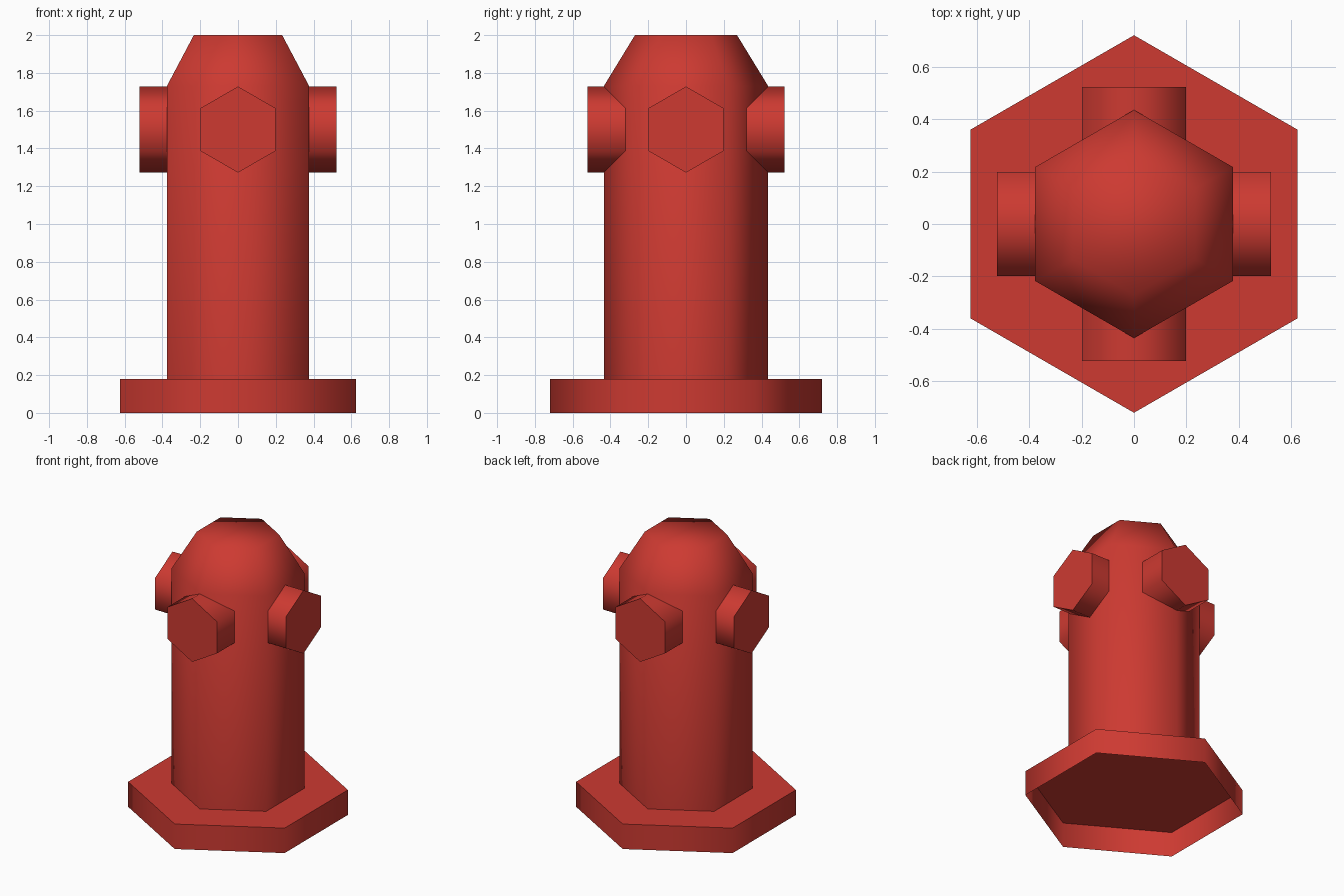
import bpy, bmesh, math
from mathutils import Matrix

if "Cube" in bpy.data.objects:
    bpy.data.objects.remove(bpy.data.objects["Cube"])

red = bpy.data.materials.new("hydrant red")
red.diffuse_color = (0.61, 0.042, 0.031, 1)
red.use_nodes = True
red.node_tree.nodes["Principled BSDF"].inputs["Base Color"].default_value = red.diffuse_color


def hex_prism(name, profile, matrix=Matrix(), bottom=True):
    """Six-sided solid from (radius, height) rings, corners on the y axis."""
    bm = bmesh.new()
    rings = []
    for r, z in profile:
        angles = [math.radians(90 + 60 * i) for i in range(6)]
        rings.append([bm.verts.new((r * math.cos(a), r * math.sin(a), z)) for a in angles])
    for low, high in zip(rings, rings[1:]):
        for i in range(6):
            j = (i + 1) % 6
            bm.faces.new((low[i], low[j], high[j], high[i]))
    bm.faces.new(rings[-1])
    if bottom:
        bm.faces.new(rings[0][::-1])
    bm.transform(matrix)
    mesh = bpy.data.meshes.new(name)
    bm.to_mesh(mesh)
    bm.free()
    mesh.materials.append(red)
    obj = bpy.data.objects.new(name, mesh)
    bpy.context.collection.objects.link(obj)
    # Smooth the 60 degree corners, keep the right-angled rims sharp
    bpy.ops.object.select_all(action='DESELECT')
    obj.select_set(True)
    bpy.context.view_layer.objects.active = obj
    bpy.ops.object.shade_smooth_by_angle(angle=math.radians(70))
    return obj


# Foot flange, open underneath
hex_prism("base_flange", [(0.72, 0), (0.72, 0.18)], bottom=False)

# Barrel with tapered top
hex_prism("barrel", [(0.435, 0.18), (0.435, 1.73), (0.27, 2.0)], bottom=False)

# Outlets crossing the barrel, front to back and side to side
for name, turn in (("front_back_outlets", 0), ("side_outlets", 90)):
    place = (Matrix.Translation((0, 0, 1.5))
             @ Matrix.Rotation(math.radians(turn), 4, 'Z')
             @ Matrix.Rotation(math.radians(90), 4, 'X'))
    hex_prism(name, [(0.228, -0.522), (0.228, 0.522)], place)
